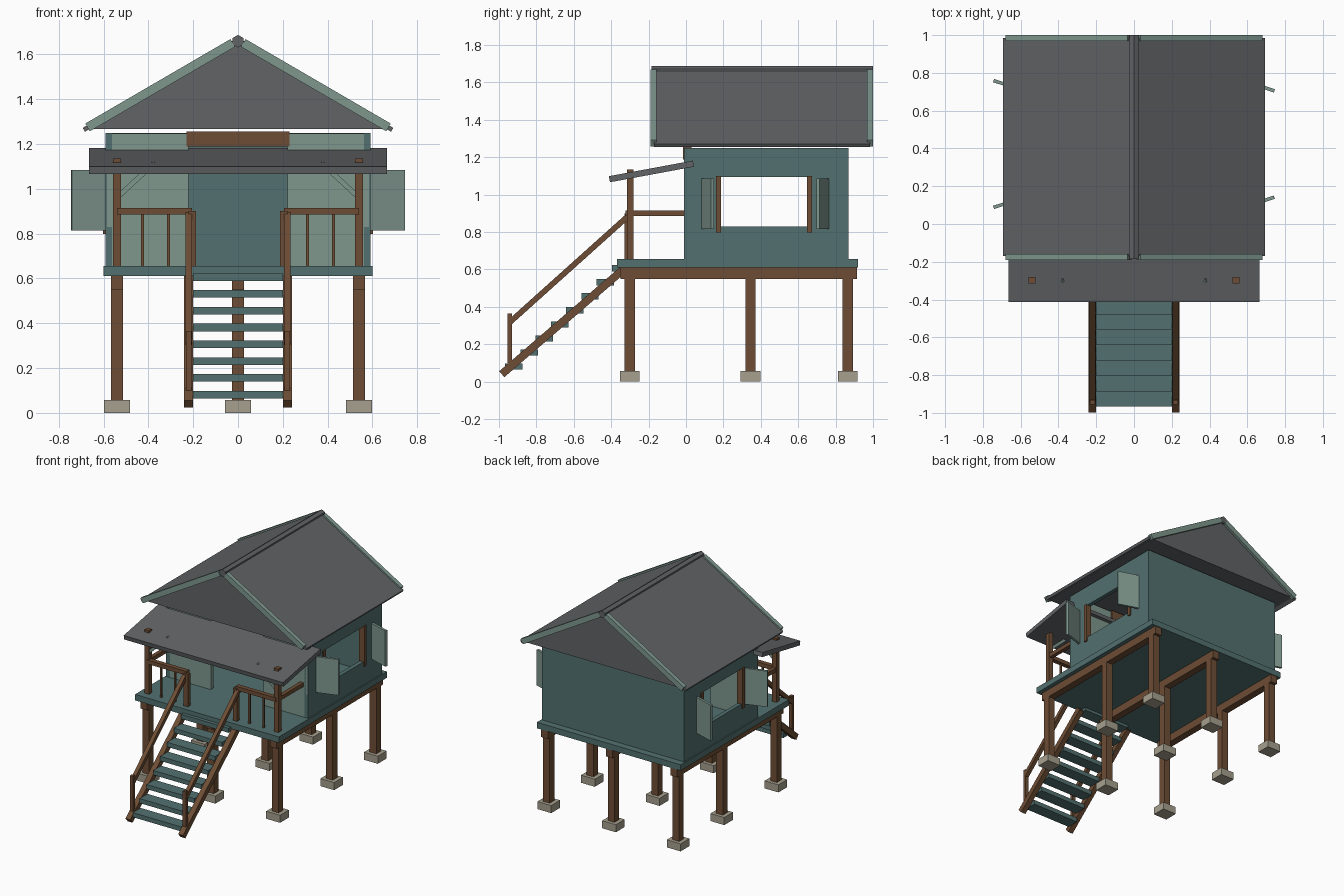
import bpy, bmesh, math
from mathutils import Vector, Matrix

if "Cube" in bpy.data.objects:
    bpy.data.objects.remove(bpy.data.objects["Cube"])


def mat(name, r, g, b):
    m = bpy.data.materials.new(name)
    m.diffuse_color = (r, g, b, 1)
    m.use_nodes = True
    m.node_tree.nodes["Principled BSDF"].inputs["Base Color"].default_value = m.diffuse_color
    return m


GREEN = mat("dark_green_paint", 0.085, 0.165, 0.16)
LIGHT = mat("light_green_paint", 0.21, 0.31, 0.27)
WOOD = mat("brown_wood", 0.155, 0.075, 0.035)
GREY = mat("grey_roofing", 0.12, 0.125, 0.13)
STONE = mat("concrete", 0.38, 0.35, 0.27)


def finish(name, bm, material):
    me = bpy.data.meshes.new(name)
    bmesh.ops.recalc_face_normals(bm, faces=bm.faces)
    bm.to_mesh(me)
    bm.free()
    me.materials.append(material)
    ob = bpy.data.objects.new(name, me)
    bpy.context.collection.objects.link(ob)
    return ob


def box(name, x, y, z, material, rot=None):
    """Box from (min, max) ranges, optionally turned about its centre."""
    bm = bmesh.new()
    bmesh.ops.create_cube(bm, size=1)
    bm.transform(Matrix.Diagonal((x[1] - x[0], y[1] - y[0], z[1] - z[0], 1)))
    if rot:
        bm.transform(Matrix.Rotation(rot[0], 4, rot[1]))
    bm.transform(Matrix.Translation((sum(x) / 2, sum(y) / 2, sum(z) / 2)))
    return finish(name, bm, material)


def beam(name, a, b, w, h, material):
    """Rectangular bar from a to b; w is horizontal width, h is the depth."""
    a, b = Vector(a), Vector(b)
    d = (b - a).normalized()
    side = d.cross(Vector((0, 0, 1))).normalized()
    up = side.cross(d)
    bm = bmesh.new()
    ends = [[bm.verts.new(p + side * w / 2 * i + up * h / 2 * j)
             for i, j in ((-1, -1), (1, -1), (1, 1), (-1, 1))] for p in (a, b)]
    bm.faces.new(ends[0])
    bm.faces.new(ends[1])
    for k in range(4):
        n = (k + 1) % 4
        bm.faces.new((ends[0][k], ends[0][n], ends[1][n], ends[1][k]))
    return finish(name, bm, material)


def prism(name, pts, y0, y1, material):
    """Profile in xz pushed along y."""
    bm = bmesh.new()
    f = bm.faces.new([bm.verts.new((x, y0, z)) for x, z in pts])
    r = bmesh.ops.extrude_face_region(bm, geom=[f])
    bmesh.ops.translate(bm, vec=(0, y1 - y0, 0),
                        verts=[v for v in r["geom"] if isinstance(v, bmesh.types.BMVert)])
    return finish(name, bm, material)


def around(c, w):
    return (c - w / 2, c + w / 2)


# Footings, stilts and floor beams
for x in (-0.54, 0, 0.54):
    for y in (-0.30, 0.345, 0.865):
        box("footing", around(x, 0.115), around(y, 0.105), (0, 0.057), STONE)
        box("stilt", around(x, 0.055), around(y, 0.055), (0.05, 0.56), WOOD)
    box("floor_beam", around(x, 0.055), (-0.35, 0.915), (0.55, 0.612), WOOD)

# Floor deck
box("floor_deck", (-0.6, 0.6), (-0.37, 0.92), (0.61, 0.655), GREEN)

# Back wall and door lintel
box("back_wall", (-0.59, 0.59), (0.84, 0.868), (0.65, 1.25), GREEN)
box("door_lintel", (-0.23, 0.23), (-0.016, 0.03), (1.188, 1.255), WOOD)

# Stair treads
for i in range(8):
    y, z = -0.967 + 0.0815 * i, 0.064 + 0.075 * i
    box("stair_tread", (-0.2, 0.2), (y, y + 0.093), (z, z + 0.034), GREEN)

for s in (-1, 1):
    def sx(a, b):
        return tuple(sorted((s * a, s * b)))

    # Front wall panel beside the doorway
    box("front_wall", sx(0.22, 0.585), (-0.01, 0.02), (0.65, 1.248), LIGHT)

    # Side wall around the window opening
    X = sx(0.562, 0.592)
    box("side_wall_sill", X, (-0.01, 0.868), (0.65, 0.83), GREEN)
    box("side_wall_head", X, (-0.01, 0.868), (1.095, 1.25), GREEN)
    box("side_wall_front", X, (-0.01, 0.175), (0.83, 1.095), GREEN)
    box("side_wall_back", X, (0.66, 0.868), (0.83, 1.095), GREEN)

    # Window jambs and open shutters
    for y in (0.173, 0.661):
        box("window_jamb", sx(0.557, 0.602), around(y, 0.027), (0.798, 1.1), WOOD)
    for y, t in ((0.115, s), (0.732, -1)):
        turn = math.radians(18 if y < 0.5 else -18)
        box("shutter", around(s * 0.66, 0.175), around(y, 0.018), (0.815, 1.085), LIGHT, (turn, 'Z'))

    # Stair stringer, newel and sloping handrail
    x = s * 0.22
    beam("stair_stringer", (x, -0.985, 0.04), (x, -0.335, 0.6), 0.04, 0.042, WOOD)
    box("lower_newel", around(x, 0.026), around(-0.943, 0.024), (0.1, 0.365), WOOD)
    beam("stair_handrail", (x, -0.945, 0.315), (x, -0.31, 0.885), 0.03, 0.03, WOOD)
    box("upper_newel", sx(0.188, 0.222), around(-0.315, 0.03), (0.64, 0.9), WOOD)

    # Porch rails, balusters and canopy post
    box("porch_front_rail", sx(0.205, 0.54), around(-0.305, 0.035), (0.885, 0.915), WOOD)
    box("porch_side_rail", around(s * 0.54, 0.03), (-0.3, 0.0), (0.885, 0.915), WOOD)
    for bx in (0.31, 0.427):
        box("baluster", around(s * bx, 0.013), around(-0.305, 0.013), (0.65, 0.89), WOOD)
    box("canopy_post", around(s * 0.54, 0.035), around(-0.298, 0.035), (0.65, 1.135), WOOD)
    beam("canopy_brace", (s * 0.535, -0.298, 0.965), (s * 0.37, -0.298, 1.118), 0.018, 0.022, LIGHT)

    # Roof slope with barge boards on both ends
    def slope(low, high, n0, n1):
        """Band along the rafter line, n0..n1 measured square to it."""
        nx, nz = 0.503, 0.864
        return [(s * (p[0] + n * nx), p[1] + n * nz)
                for p, n in ((low, n0), (high, n0), (high, n1), (low, n1))]
    prism("roof_slope", slope((0.685, 1.258), (0.0, 1.657), -0.004, 0.016), -0.17, 0.985, GREY)
    for y0 in (-0.19, 0.968):
        prism("barge_board", slope((0.668, 1.268), (0.02, 1.645), -0.013, 0.027), y0, y0 + 0.032, LIGHT)

# Roof body and ridge cap
prism("roof_body", [(-0.655, 1.268), (0.655, 1.268), (0, 1.652)], -0.165, 0.98, GREY)
prism("ridge_cap", [(0.028 * math.sin(math.radians(60 * k)), 1.659 + 0.028 * math.cos(math.radians(60 * k)))
                    for k in range(6)], -0.185, 1.0, GREY)

# Sloping porch canopy
box("porch_canopy", (-0.665, 0.665), around(-0.185, 0.457), around(1.124, 0.033), GREY,
    (math.radians(10.5), 'X'))
